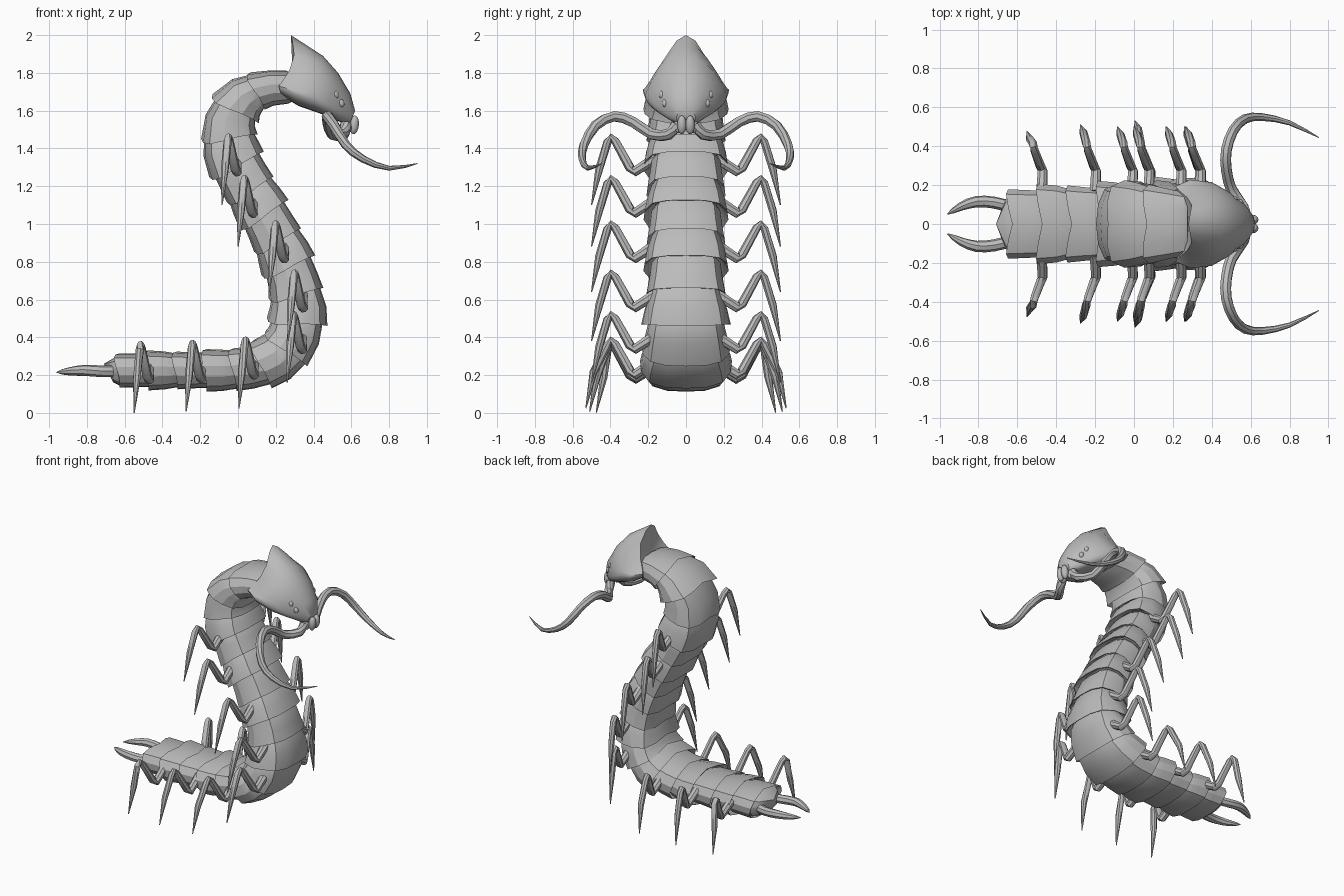
import bpy, bmesh, math
from mathutils import Vector

if "Cube" in bpy.data.objects:
    bpy.data.objects.remove(bpy.data.objects["Cube"], do_unlink=True)

GREY = (0.5, 0.5, 0.5, 1)
shell = bpy.data.materials.new("shell_grey")
shell.use_nodes = True
shell.diffuse_color = GREY
shell.node_tree.nodes["Principled BSDF"].inputs["Base Color"].default_value = GREY


def finish(bm, name, angle=30):
    bmesh.ops.recalc_face_normals(bm, faces=bm.faces)
    mesh = bpy.data.meshes.new(name)
    bm.to_mesh(mesh)
    bm.free()
    mesh.materials.append(shell)
    obj = bpy.data.objects.new(name, mesh)
    bpy.context.collection.objects.link(obj)
    bpy.ops.object.select_all(action="DESELECT")
    obj.select_set(True)
    bpy.context.view_layer.objects.active = obj
    bpy.ops.object.shade_smooth_by_angle(angle=math.radians(angle))
    return obj


def loft(bm, rings, start=None, end=None):
    """Skin a list of closed rings; the ends are flat or drawn to a point."""
    loops = [[bm.verts.new(p) for p in ring] for ring in rings]
    n = len(loops[0])
    for a, b in zip(loops, loops[1:]):
        for i in range(n):
            j = (i + 1) % n
            bm.faces.new((a[i], a[j], b[j], b[i]))
    for loop, tip in ((loops[0], start), (loops[-1], end)):
        if tip is None:
            bm.faces.new(loop)
        else:
            v = bm.verts.new(tip)
            for i in range(n):
                bm.faces.new((loop[i], loop[(i + 1) % n], v))


def spline(keys, t):
    """Catmull-Rom point on a list of vectors, t from 0 to 1."""
    t *= len(keys) - 1
    i = min(int(t), len(keys) - 2)
    u = t - i
    p0, p1, p2, p3 = (keys[max(0, min(len(keys) - 1, i + k))] for k in (-1, 0, 1, 2))
    return 0.5 * (2 * p1 + (p2 - p0) * u + (2 * p0 - 5 * p1 + 4 * p2 - p3) * u * u
                  + (3 * p1 - p0 - 3 * p2 + p3) * u ** 3)


def tube(name, points, radii, sides=8):
    """Tapered limb along a list of points."""
    bm = bmesh.new()
    pts = [Vector(p) for p in points]
    rings = []
    for i, p in enumerate(pts):
        d = (pts[min(i + 1, len(pts) - 1)] - pts[max(i - 1, 0)]).normalized()
        side = d.cross(Vector((0.3, 0.1, 1))).normalized()
        up = side.cross(d)
        rings.append([p + radii[i] * (side * math.cos(a) + up * math.sin(a))
                      for a in (math.tau * k / sides for k in range(sides))])
    loft(bm, rings)
    return finish(bm, name, 40)


def blob(name, centre, radius, stretch, tilt=0):
    bm = bmesh.new()
    bmesh.ops.create_uvsphere(bm, u_segments=12, v_segments=8, radius=radius)
    obj = finish(bm, name, 60)
    obj.location, obj.scale, obj.rotation_euler = centre, stretch, (0, tilt, 0)


# Body path from tail to neck: x, z, half thickness, half width
PATH = [Vector(k) for k in (
    (-.66, .225, .08, .16), (-.5, .225, .09, .175), (-.25, .225, .093, .185),
    (0, .23, .105, .2), (.16, .27, .12, .21), (.275, .365, .135, .215),
    (.317, .52, .138, .2), (.295, .69, .133, .195), (.235, .86, .128, .192),
    (.15, 1.03, .128, .192), (.055, 1.2, .13, .192), (-.025, 1.36, .138, .192),
    (-.045, 1.52, .135, .192), (.01, 1.64, .118, .192), (.12, 1.71, .095, .185),
    (.28, 1.725, .09, .165))]
SAMPLES = [spline(PATH, i / 400) for i in range(401)]
LENGTHS = [0]
for a, b in zip(SAMPLES, SAMPLES[1:]):
    LENGTHS.append(LENGTHS[-1] + math.hypot(b[0] - a[0], b[1] - a[1]))

# Half of the cross-section: width and height factors, back to belly
HALF = ((0, 1), (.5, .94), (.86, .72), (1, .2), (.97, -.3), (.8, -.75), (.45, -.96), (0, -1))
SECTION = list(HALF) + [(-w, h) for w, h in HALF[-2:0:-1]]


def body_ring(s, scale, chevron=0):
    """Cross-section at arc length s, its sides swept towards the tail."""
    i = min(range(401), key=lambda k: abs(LENGTHS[k] - s))
    c = SAMPLES[i]
    d = SAMPLES[min(i + 2, 400)] - SAMPLES[max(i - 2, 0)]
    t = Vector((d[0], 0, d[1])).normalized()
    n = Vector((-t.z, 0, t.x))
    return [Vector((c[0], w * c[3] * scale, c[1])) + n * h * c[2] * scale
            - t * chevron * abs(w) * max(0, h + .5) for w, h in SECTION]


# Overlapping body segments, each flared towards the tail
COUNT = 17
FIRST = .06
STEP = (LENGTHS[-1] - FIRST) / COUNT
for k in range(COUNT):
    s = FIRST + k * STEP
    flare = 1.17 if k % 2 else 1.09
    bm = bmesh.new()
    loft(bm, [body_ring(s + .03, .85),
              body_ring(s - .02, flare - .04, .025),
              body_ring(s - .025, flare, .03),
              body_ring(s + .35 * STEP, flare - .07, .01),
              body_ring(s + .85 * STEP, .97),
              body_ring(s + 1.05 * STEP, .87)])
    finish(bm, f"body_segment_{k + 1}", 25)

# Pointed tail plate
bm = bmesh.new()
loft(bm, [body_ring(.1, .95), body_ring(.035, .97), body_ring(0, .8)],
     end=(-.71, 0, .26))
finish(bm, "tail_plate", 25)

# Head: crest point, side point with half width, belly point, crest sharpness, bow
HEAD = ((.28, 2.0, .215, 1.73, .195, .23, 1.68, 3.4, .045),
        (.35, 1.955, .29, 1.71, .228, .32, 1.625, 2.7, .035),
        (.45, 1.89, .40, 1.68, .215, .42, 1.59, 1.6, .01),
        (.53, 1.80, .48, 1.64, .17, .49, 1.565, 1.2, 0),
        (.595, 1.69, .56, 1.60, .105, .55, 1.535, 1, 0),
        (.62, 1.60, .605, 1.565, .05, .59, 1.525, 1, 0))
rings = []
for dx, dz, sx, sz, w, vx, vz, power, bow in HEAD:
    ring = []
    for k in range(24):
        a = math.tau * k / 24
        c, q = math.cos(a), math.sin(a)
        tx, tz = (dx, dz) if q > 0 else (vx, vz)
        f = abs(q) ** (power if q > 0 else 1)
        y = math.copysign(abs(c) ** (1 if q > 0 else .5), c) * w
        bend = bow * math.sin(math.pi * f) if q > 0 else 0
        ring.append(Vector((sx + (tx - sx) * f + bend, y, sz + (tz - sz) * f)))
    rings.append(ring)
bm = bmesh.new()
loft(bm, rings, start=(.29, 0, 1.78))
finish(bm, "head", 40)

# Knee x, knee z and reach of each pair of legs
LEGS = ((-.05, 1.46, .5), (.035, 1.24, .5), (.2, 1.0, .5), (.3, .74, .5), (.295, .52, .5),
        (.04, .385, .53), (-.24, .367, .51), (-.515, .361, .475))
ANTENNA = ((.57, .05, 1.53), (.56, .09, 1.475), (.50, .18, 1.475), (.475, .28, 1.54),
           (.475, .38, 1.57), (.51, .48, 1.52), (.57, .54, 1.42), (.66, .55, 1.345),
           (.8, .52, 1.295), (.95, .445, 1.32))
CERCUS = ((-.62, .085, .22), (-.72, .11, .22), (-.81, .115, .225), (-.89, .09, .22), (-.96, .05, .215))

for side, m in (("left", 1), ("right", -1)):
    for k, (x, z, reach) in enumerate(LEGS):
        bends = ((.04, .16, -.11), (.045, .275, -.185), (.035, .295, -.165), (.005, .375, -.02),
                 (0, .395, 0), (-.005, .415, -.025), (-.02, reach - .04, -.17), (-.035, reach, -.36))
        tube(f"{side}_leg_{k + 1}", [(x + a, m * b, z + c) for a, b, c in bends],
             (.03, .026, .025, .022, .02, .022, .021, .003))
    for name, line, thick in (("antenna", ANTENNA, .03), ("tail_spike", CERCUS, .031)):
        keys = [Vector((x, m * y, z)) for x, y, z in line]
        count = 2 * len(keys) - 1
        tube(f"{side}_{name}", [spline(keys, i / (count - 1)) for i in range(count)],
             [thick * (1 - (i / (count - 1)) ** 4 * .92) for i in range(count)])
    # Eyes and mouth parts
    blob(f"{side}_upper_eye", (.515, m * .128, 1.685), .022, (.8, .7, 1), -.4)
    blob(f"{side}_lower_eye", (.545, m * .112, 1.64), .022, (.8, .7, 1), -.4)
    blob(f"{side}_fang", (.615, m * .022, 1.525), .05, (.5, .5, 1), .1)
    blob(f"{side}_palp", (.575, m * .04, 1.52), .04, (.6, .6, 1), -.3)
